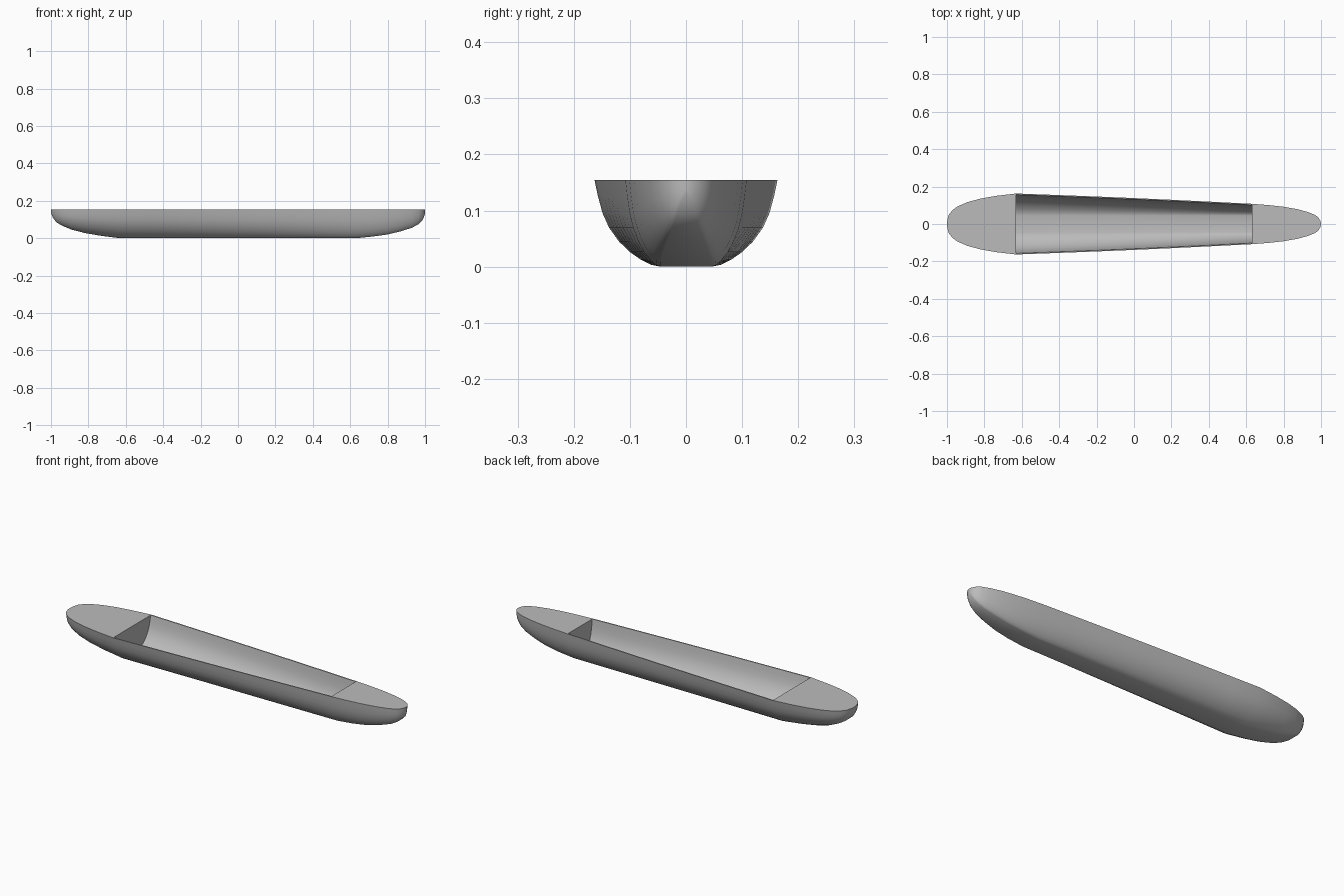
import bpy, bmesh, math

cube = bpy.data.objects.get("Cube")
if cube:
    bpy.data.objects.remove(cube, do_unlink=True)

HEIGHT, WALL, BULKHEAD = 0.154, 0.006, 0.63

grey = bpy.data.materials.new("hull grey")
grey.use_nodes = True
colour = (0.5, 0.5, 0.5, 1)
grey.diffuse_color = colour
grey.node_tree.nodes["Principled BSDF"].inputs["Base Color"].default_value = colour

# Stations: x, half width at the deck, keel height
stern = [(-1, 0, .138), (-.998, .022, .13), (-.99, .05, .11), (-.97, .075, .084),
         (-.94, .096, .067), (-.89, .117, .046), (-.82, .136, .028), (-.74, .15, .014)]
bow = [(.72, .101, .009), (.8, .092, .02), (.87, .08, .037), (.93, .064, .056),
       (.965, .05, .075), (.985, .036, .095), (.997, .016, .12), (1, 0, .135)]
middle = []
for i in range(9):
    t = i / 8
    middle.append((-BULKHEAD + 2 * BULKHEAD * t,
                   .163 - .055 * t + .003 * math.sin(math.pi * t), 0))

# Side profile from gunwale to flat bottom: outward share, height share
SIDE = [(1, 1), (.95, .82), (.88, .62), (.78, .45), (.63, .29),
        (.47, .17), (.3, .08), (.14, .02), (0, 0)]


def section(x, half, keel):
    """Points across the hull from one gunwale to the other."""
    flat = min(.045, .45 * half)
    port = [(flat + (half - flat) * u, keel + (HEIGHT - keel) * v) for u, v in SIDE]
    return [(x, y, z) for y, z in port] + [(x, -y, z) for y, z in reversed(port)]


def loft(bm, stations):
    rows = [[bm.verts.new(p) for p in section(*s)] for s in stations]
    for a, b in zip(rows, rows[1:]):
        for j in range(len(a) - 1):
            bm.faces.new((a[j], a[j + 1], b[j + 1], b[j]))
    return rows


bm = bmesh.new()

# Outer shell
outer = loft(bm, stern + middle + bow)

# Inside of the open hold, with an end wall at each bulkhead
inner = loft(bm, [(x, half - WALL, WALL) for x, half, keel in middle])
for row in (inner[0], inner[-1]):
    bm.faces.new(row)

# Gunwale rims beside the hold
first = len(stern)
last = first + len(middle) - 1
for i in range(len(middle) - 1):
    for side in (0, -1):
        bm.faces.new((outer[first + i][side], outer[first + i + 1][side],
                      inner[i + 1][side], inner[i][side]))

# Flat decks over both ends
for rows, edge in ((outer[:first + 1], inner[0]), (outer[last:][::-1], inner[-1])):
    bm.faces.new([r[0] for r in rows] + [edge[0], edge[-1]]
                 + [r[-1] for r in reversed(rows)])

bmesh.ops.remove_doubles(bm, verts=bm.verts, dist=0.00005)
bmesh.ops.recalc_face_normals(bm, faces=bm.faces)

mesh = bpy.data.meshes.new("boat_hull")
bm.to_mesh(mesh)
bm.free()
mesh.materials.append(grey)
hull = bpy.data.objects.new("boat_hull", mesh)
bpy.context.collection.objects.link(hull)

bpy.ops.object.select_all(action='DESELECT')
hull.select_set(True)
bpy.context.view_layer.objects.active = hull
bpy.ops.object.shade_smooth_by_angle(angle=math.radians(35))
